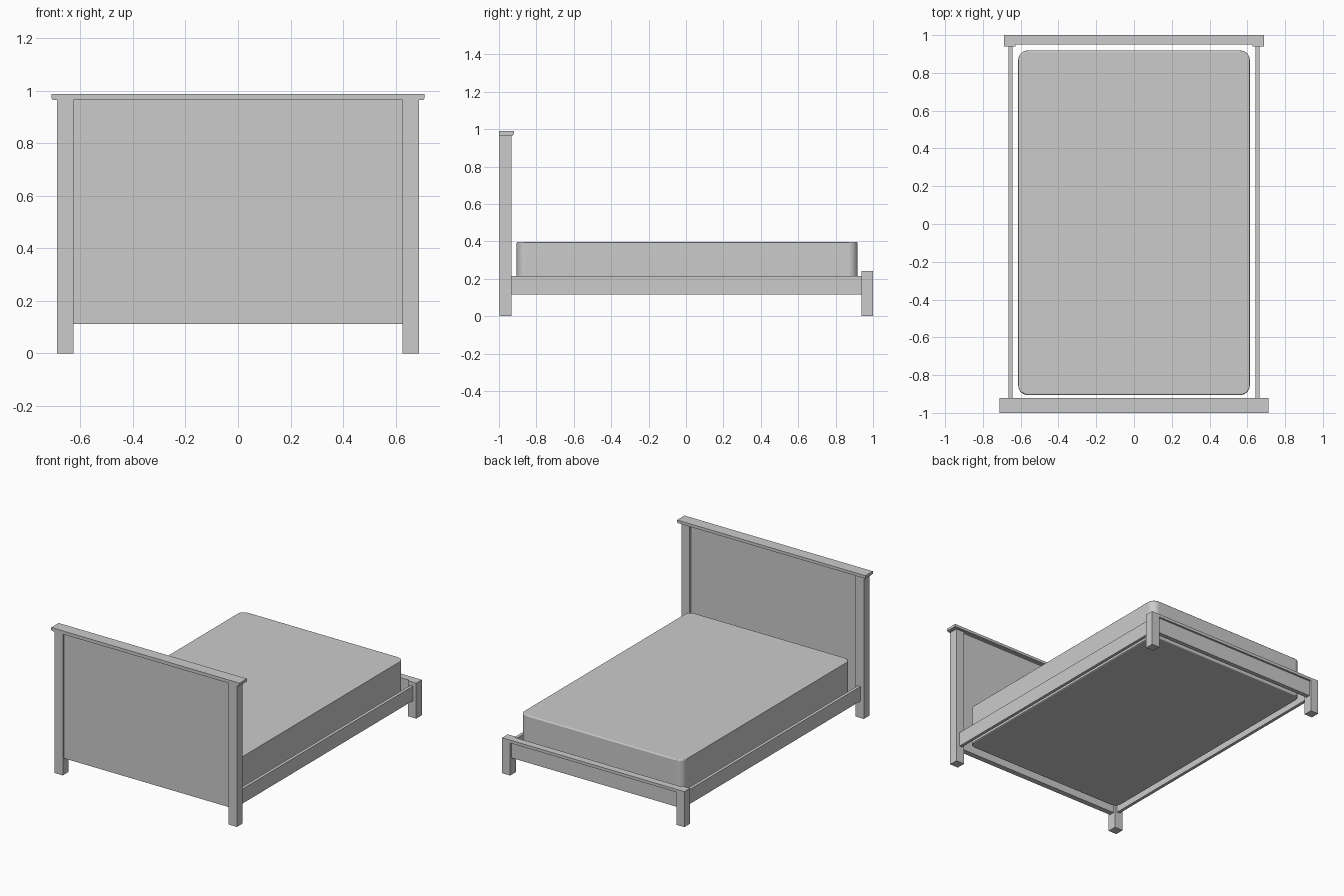
import bpy, bmesh

if "Cube" in bpy.data.objects:
    bpy.data.objects.remove(bpy.data.objects["Cube"])


def box(name, x, y, z):
    """Axis-aligned box from (min, max) ranges."""
    bm = bmesh.new()
    bmesh.ops.create_cube(bm, size=1)
    for v in bm.verts:
        for i, r in enumerate((x, y, z)):
            v.co[i] = r[0] if v.co[i] < 0 else r[1]
    mesh = bpy.data.meshes.new(name)
    bm.to_mesh(mesh)
    bm.free()
    ob = bpy.data.objects.new(name, mesh)
    bpy.context.collection.objects.link(ob)
    return ob


def pair(name, x, y, z):
    """The same box on the right and left sides."""
    box("right_" + name, x, y, z)
    box("left_" + name, (-x[1], -x[0]), y, z)


# Headboard: posts, recessed panel, moulding and cap
pair("headboard_post", (0.626, 0.689), (-0.996, -0.934), (0, 0.967))
box("headboard_panel", (-0.626, 0.626), (-0.985, -0.948), (0.113, 0.967))
box("headboard_moulding", (-0.706, 0.706), (-0.999, -0.925), (0.966, 0.971))
box("headboard_cap", (-0.711, 0.711), (-1.0, -0.92), (0.971, 0.989))

# Footboard: posts, rail and top bar
pair("foot_post", (0.628, 0.688), (0.939, 1.0), (0, 0.242))
box("foot_rail", (-0.628, 0.628), (0.957, 0.987), (0.116, 0.222))
box("foot_top_bar", (-0.628, 0.628), (0.951, 1.0), (0.222, 0.242))

# Side rails
pair("side_rail", (0.643, 0.664), (-0.934, 0.939), (0.116, 0.215))

# Mattress with rounded corners and softened rims
mattress = box("mattress", (-0.613, 0.613), (-0.905, 0.918), (0.126, 0.398))
bm = bmesh.new()
bm.from_mesh(mattress.data)
upright = [e for e in bm.edges if abs(e.verts[0].co.z - e.verts[1].co.z) > 0.1]
bmesh.ops.bevel(bm, geom=upright, offset=0.05, segments=8, profile=0.5, affect='EDGES')
rims = [e for e in bm.edges
        if abs(e.verts[0].co.z - e.verts[1].co.z) < 0.001]
bmesh.ops.bevel(bm, geom=rims, offset=0.008, segments=3, profile=0.5, affect='EDGES')
bmesh.ops.recalc_face_normals(bm, faces=bm.faces)
bm.to_mesh(mattress.data)
bm.free()
bpy.context.view_layer.objects.active = mattress
mattress.select_set(True)
bpy.ops.object.shade_smooth_by_angle()
# Keep the large mattress faces shaded flat
mattress.modifiers.new("flat_faces", 'WEIGHTED_NORMAL').keep_sharp = True
